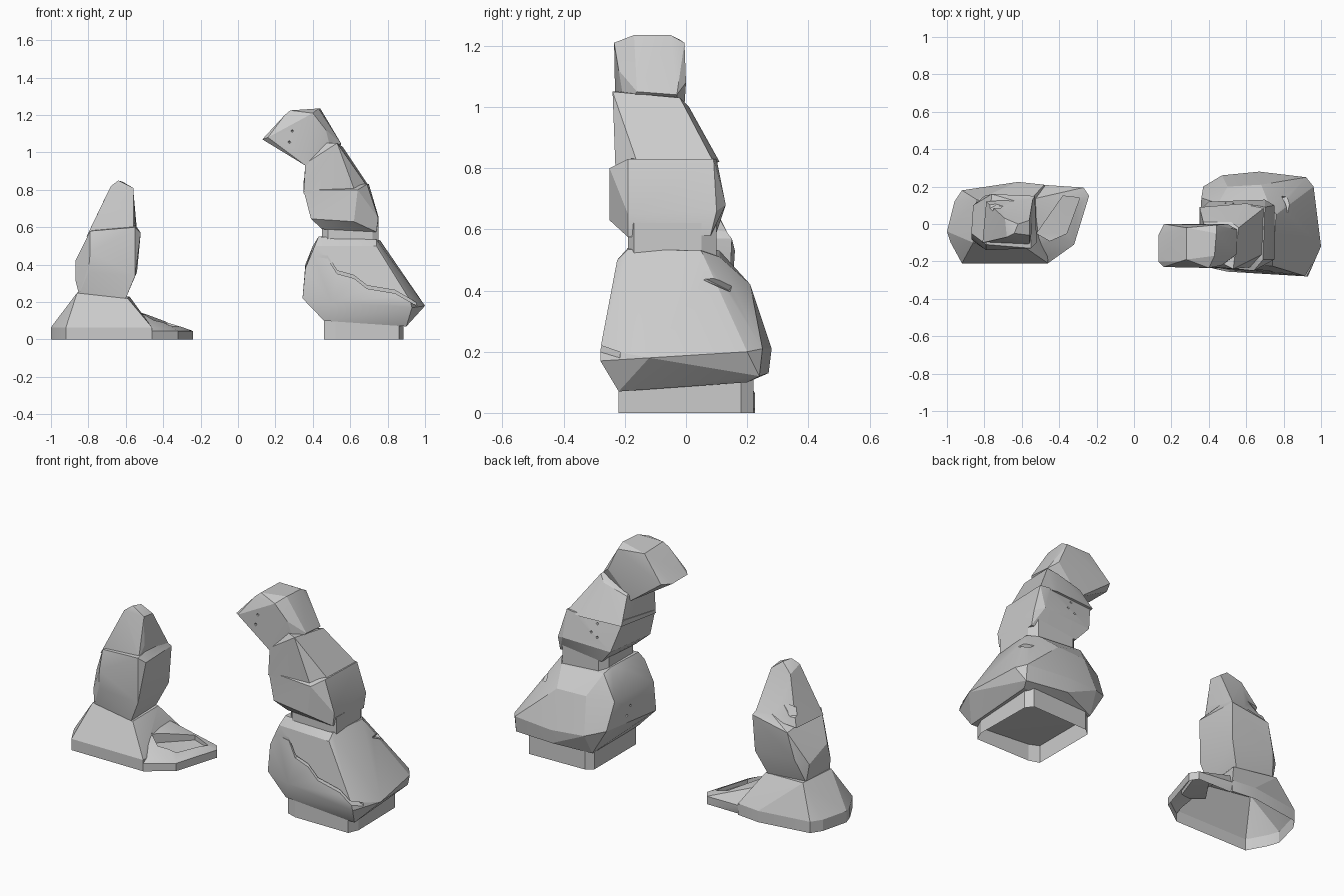
import bpy, bmesh, math
from mathutils import Vector


def finish(name, bm):
    me = bpy.data.meshes.new(name)
    bmesh.ops.recalc_face_normals(bm, faces=bm.faces)
    bm.to_mesh(me)
    bm.free()
    ob = bpy.data.objects.new(name, me)
    bpy.context.collection.objects.link(ob)
    return ob


def rock(name, pts):
    """Faceted boulder: convex hull of its corner points."""
    bm = bmesh.new()
    for p in pts:
        bm.verts.new(p)
    res = bmesh.ops.convex_hull(bm, input=bm.verts)
    inner = {v for v in res["geom_interior"] if isinstance(v, bmesh.types.BMVert)}
    bmesh.ops.delete(bm, geom=list(inner), context='VERTS')
    bmesh.ops.dissolve_limit(bm, angle_limit=math.radians(3), verts=bm.verts, edges=bm.edges)
    return finish(name, bm)


def combine(ob, other, op):
    m = ob.modifiers.new("join", 'BOOLEAN')
    m.operation, m.object, m.solver = op, other, 'EXACT'
    bpy.context.view_layer.objects.active = ob
    bpy.ops.object.modifier_apply(modifier=m.name)
    bpy.data.objects.remove(other)


def crack(ob, path, w, y):
    """Jagged groove cut into the front face down to depth y."""
    outline = [(x, z + w) for x, z in path] + [(x, z - w) for x, z in reversed(path)]
    bm = bmesh.new()
    f = bm.faces.new([bm.verts.new((x, y, z)) for x, z in outline])
    ext = bmesh.ops.extrude_face_region(bm, geom=[f])
    bmesh.ops.translate(bm, vec=(0, -0.3, 0),
                        verts=[v for v in ext["geom"] if isinstance(v, bmesh.types.BMVert)])
    bmesh.ops.triangulate(bm, faces=bm.faces)
    combine(ob, finish("crack_cutter", bm), 'DIFFERENCE')


def pit(ob, origin, direction, r=0.009):
    """Tiny chip where a ray meets the surface."""
    bpy.context.view_layer.update()
    hit, loc, _, _ = ob.ray_cast(Vector(origin), Vector(direction))
    if hit:
        axes = [Vector(a) * s for a in ((1, 0, 0), (0, 1, 0), (0, 0, 1)) for s in (r, -r)]
        combine(ob, rock("pit_cutter", [loc + a for a in axes]), 'DIFFERENCE')


def open_bottom(ob):
    bm = bmesh.new()
    bm.from_mesh(ob.data)
    bmesh.ops.delete(bm, geom=[f for f in bm.faces if all(v.co.z < 0.002 for v in f.verts)],
                     context='FACES')
    bm.to_mesh(ob.data)
    bm.free()


def prism(outline, z0, z1):
    return [(x, y, z) for x, y in outline for z in (z0, z1)]


# ---- tall stack: hollow pedestal
foot = [(.46, -.2), (.52, -.22), (.86, -.22), (.885, -.16), (.88, .18), (.85, .22), (.5, .21), (.46, .18)]
pedestal = rock("tall_pedestal", prism(foot, 0, .13))
open_bottom(pedestal)

# ---- tall stack: lower boulder
lower = rock("tall_lower_boulder", [
    (.46, -.22, .10), (.9, -.22, .07), (.9, .2, .10), (.46, .2, .10),
    (.345, -.22, .22), (.5, -.255, .2), (.93, -.28, .17), (.92, -.28, .21), (1.0, -.12, .18),
    (.96, .2, .2), (.92, .25, .21), (.92, .24, .12), (.67, .28, .21), (.67, .27, .13),
    (.47, .26, .22), (.37, .2, .25), (.36, -.22, .38), (.36, .14, .4), (.68, .21, .42),
    (.5, .2, .42), (.41, -.21, .5), (.74, -.225, .5), (.74, -.19, .535), (.76, .05, .53),
    (.72, .11, .51), (.45, .11, .53), (.4, -.05, .5), (.43, -.18, .55), (.44, .05, .55)])
crack(lower, [(.33, .39), (.41, .45), (.48, .44), (.53, .36), (.62, .335), (.69, .28), (.84, .255), (.97, .18)],
      .008, -.216)
# notch on the right back shoulder
combine(lower, rock("notch_cutter", [
    (.84, .02, .46), (.84, .02, .45), (.8, .16, .43), (.78, .14, .40), (.95, .02, .47),
    (.95, .16, .38), (.95, .02, .45)]), 'DIFFERENCE')
for y, z in ((0, .33), (.03, .28)):
    pit(lower, (0, y, z), (1, 0, 0))

# ---- tall stack: neck
neck = [(.45, -.16), (.48, -.19), (.72, -.19), (.75, -.17), (.75, .05), (.72, .1), (.49, .1), (.45, .06)]
rock("tall_neck", prism(neck, .49, .62))

# ---- tall stack: middle boulder with a stepped front
middle = rock("tall_middle_boulder", [
    (.45, -.19, .59), (.74, -.19, .575), (.75, .08, .58), (.47, .1, .59),
    (.39, -.23, .645), (.62, -.25, .63), (.75, -.19, .65), (.75, .1, .66), (.7, .13, .68),
    (.4, .12, .67), (.35, -.22, .8), (.64, -.25, .8), (.69, -.19, .83), (.7, .09, .83),
    (.65, .1, .83), (.35, .07, .85)])
combine(middle, rock("shoulder", [
    (.351, -.225, .78), (.63, -.23, .78), (.69, -.16, .82), (.7, .09, .82), (.6, .11, .82), (.351, .09, .82),
    (.36, -.225, .94), (.55, -.23, .95), (.53, -.24, 1.05), (.56, -.02, 1.03), (.52, .01, 1.0),
    (.37, .01, .96), (.45, -.2, 1.05)]), 'UNION')
for x, z in ((.5, .8), (.53, .75), (.49, .73)):
    pit(middle, (x, 1, z), (0, -1, 0))

# ---- tall stack: leaning head
head = rock("tall_head", [
    (.13, -.2, 1.07), (.13, -.06, 1.07), (.16, -.23, 1.08), (.16, 0, 1.08),
    (.36, -.23, .93), (.36, -.01, .93), (.25, -.2, 1.2), (.28, -.19, 1.225), (.28, -.02, 1.22),
    (.43, -.17, 1.235), (.44, -.05, 1.235), (.4, -.235, 1.21), (.55, -.16, 1.05),
    (.55, -.03, 1.04), (.5, 0, 1.08), (.44, -.005, 1.21), (.47, -.22, 1.12), (.5, -.2, 1.0)])
for x, z in ((.29, 1.115), (.275, 1.055)):
    pit(head, (x, -1, z), (0, 1, 0))

# ---- short stack: hollow base with a low tail
rim = [(-1, -.04), (-.96, .12), (-.92, .18), (-.62, .225), (-.48, .21), (-.46, -.21), (-.92, -.21), (-.98, -.1)]
base = rock("short_base", prism(rim, 0, .065) + [
    (-.93, 0, .13), (-.88, .1, .2), (-.86, -.1, .25), (-.84, .13, .25), (-.58, .1, .23), (-.59, -.12, .22)])
tail = rock("tail", prism([(-.27, .195), (-.24, .15), (-.32, -.11), (-.46, -.21)], 0, .045) + [
    (-.7, .2, 0), (-.7, -.2, 0), (-.62, .218, .06), (-.6, .12, .17), (-.6, -.12, .15),
    (-.46, -.04, .125), (-.44, .12, .11)])
combine(base, tail, 'UNION')
combine(base, rock("trough_cutter", [
    (-.52, -.05, .085), (-.38, .15, .065), (-.29, .14, .045), (-.36, -.05, .05), (-.45, -.09, .075),
    (-.52, -.05, .3), (-.38, .15, .3), (-.29, .14, .3), (-.36, -.05, .3), (-.45, -.09, .3)]), 'DIFFERENCE')
open_bottom(base)

# ---- short stack: body and pointed spire
body = rock("short_body", [
    (-.85, -.1, .24), (-.6, -.12, .22), (-.6, .1, .22), (-.84, .1, .24),
    (-.87, -.08, .32), (-.86, .1, .35), (-.55, -.13, .34), (-.54, .14, .36), (-.8, .15, .38),
    (-.87, -.05, .42), (-.8, -.13, .36), (-.79, -.14, .47), (-.52, -.1, .57), (-.53, .15, .57),
    (-.55, -.13, .6), (-.76, .16, .53), (-.79, -.11, .58), (-.56, .1, .63)])
combine(body, rock("spire", [
    (-.81, -.1, .55), (-.79, .12, .55), (-.56, -.11, .58), (-.54, .14, .58),
    (-.68, -.07, .82), (-.69, .03, .8), (-.64, -.05, .85), (-.62, 0, .845),
    (-.56, -.06, .81), (-.56, .02, .8), (-.55, -.07, .65)]), 'UNION')
# chips on the front left and the back left
combine(body, rock("chip_cutter", [
    (-.83, -.1, .45), (-.8, -.2, .48), (-.79, -.2, .42), (-.9, -.2, .45), (-.9, -.06, .48), (-.84, -.11, .4)]),
    'DIFFERENCE')
combine(body, rock("chip_cutter", [
    (-.74, .1, .6), (-.66, .2, .62), (-.68, .09, .66), (-.85, .2, .56), (-.85, .04, .62), (-.72, .2, .7)]),
    'DIFFERENCE')

# ---- crisp facets with gently smoothed shallow edges
bpy.ops.object.select_all(action='SELECT')
bpy.ops.object.shade_smooth_by_angle(angle=math.radians(18))
